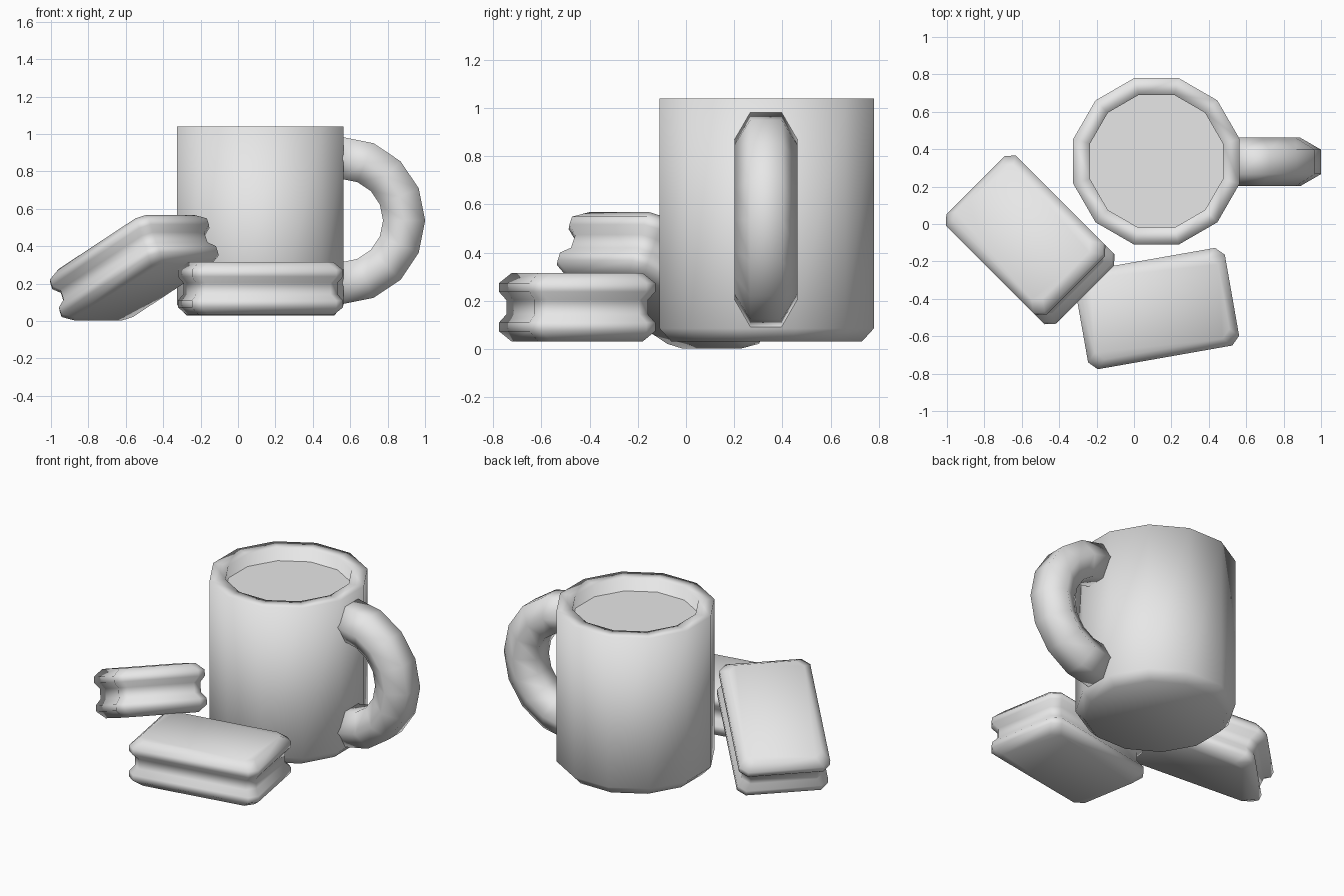
import bpy
import bmesh
from math import cos, sin, pi, radians
from mathutils import Vector

default = bpy.data.objects.get("Cube")
if default:
    bpy.data.objects.remove(default, do_unlink=True)

# One plain clay colour for everything
clay = bpy.data.materials.new("light_grey")
clay.use_nodes = True
clay.diffuse_color = (0.8, 0.8, 0.8, 1)
clay.node_tree.nodes["Principled BSDF"].inputs["Base Color"].default_value = (0.8, 0.8, 0.8, 1)


def loft(name, rings, location=(0, 0, 0), rotation=(0, 0, 0), smooth=True):
    """Bridge equal rings of points in order and cap both ends."""
    bm = bmesh.new()
    loops = [[bm.verts.new(p) for p in ring] for ring in rings]
    count = len(loops[0])
    for low, high in zip(loops, loops[1:]):
        for i in range(count):
            j = (i + 1) % count
            bm.faces.new((low[i], low[j], high[j], high[i]))
    bm.faces.new(loops[0][::-1])
    if len(loops) > 1:
        bm.faces.new(loops[-1])
    bmesh.ops.recalc_face_normals(bm, faces=bm.faces)
    for face in bm.faces:
        face.smooth = smooth
    mesh = bpy.data.meshes.new(name)
    bm.to_mesh(mesh)
    bm.free()
    mesh.materials.append(clay)
    obj = bpy.data.objects.new(name, mesh)
    obj.location = location
    obj.rotation_euler = rotation
    bpy.context.collection.objects.link(obj)
    return obj


def polygon_ring(apothem, z, sides=12):
    """Regular polygon with flat sides facing the axes."""
    radius = apothem / cos(pi / sides)
    angles = [(i + 0.5) * 2 * pi / sides for i in range(sides)]
    return [Vector((radius * cos(a), radius * sin(a), z)) for a in angles]


def slab_ring(inset, z, length=0.82, width=0.53, cut=0.045):
    """Rectangle with its four corners cut."""
    x, y = length / 2 - inset, width / 2 - inset
    return [Vector(p) for p in (
        (x, cut - y, z), (x, y - cut, z), (x - cut, y, z), (cut - x, y, z),
        (-x, y - cut, z), (-x, cut - y, z), (cut - x, -y, z), (x - cut, -y, z))]


# Mug: outer wall, flat rim, inner wall and floor
mug_centre = (0.12, 0.335, 0)
mug_profile = [(0.395, 0.03), (0.445, 0.085), (0.445, 1.04), (0.355, 1.04), (0.355, 0.12)]
loft("mug_body", [polygon_ring(r, z) for r, z in mug_profile], mug_centre)

# Drink surface just under the rim
drink = loft("drink_surface", [polygon_ring(0.356, 0.96)], mug_centre, smooth=False)
drink.data.flip_normals()

# Handle: half a ring with a six-sided section
handle_rings = []
for step in range(9):
    turn = -pi / 2 + step * pi / 8
    ring = []
    for k in range(6):
        a = k * pi / 3
        reach = 0.335 + 0.13 * sin(a)
        ring.append(Vector((reach * cos(turn), 0.13 * cos(a), reach * sin(turn))))
    handle_rings.append(ring)
loft("mug_handle", handle_rings, (0.553, 0.332, 0.537))

# Two sandwich biscuits with a grooved filling, one leaning on the other
half_profile = [(0.045, 0.142), (0, 0.1), (0, 0.064), (0.026, 0.03)]
biscuit_profile = [(i, -z) for i, z in half_profile] + half_profile[::-1]
for name, place, tilt, yaw in (
        ("flat_biscuit", (0.12, -0.452, 0.173), 0, 10),
        ("leaning_biscuit", (-0.555, -0.085, 0.285), -25, -45)):
    loft(name, [slab_ring(i, z) for i, z in biscuit_profile], place,
         (0, radians(tilt), radians(yaw)))
